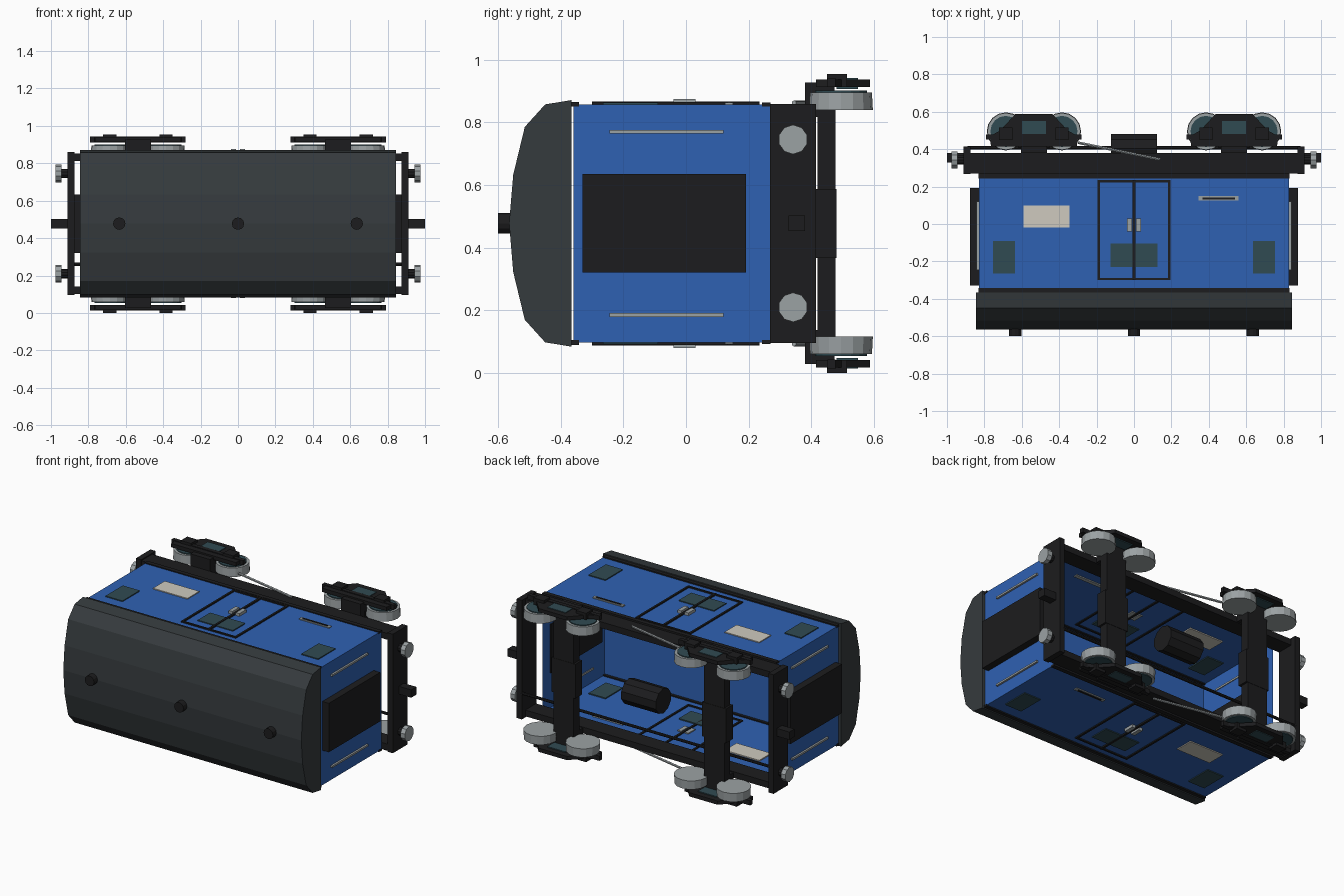
import bpy, bmesh, math
from mathutils import Vector, Matrix

if "Cube" in bpy.data.objects:
    bpy.data.objects.remove(bpy.data.objects["Cube"])

ZC = 0.4775  # mid plane: the wagon lies on its side, roof towards -y, wheels towards +y


def material(name, rgb):
    m = bpy.data.materials.new(name)
    m.diffuse_color = (*rgb, 1)
    m.use_nodes = True
    m.node_tree.nodes["Principled BSDF"].inputs["Base Color"].default_value = m.diffuse_color
    return m


BLUE = material("blue_paint", (0.028, 0.12, 0.45))
BLACK = material("black_iron", (0.012, 0.012, 0.013))
ROOF = material("roof_grey", (0.036, 0.043, 0.047))
STEEL = material("steel", (0.33, 0.36, 0.37))
GLASS = material("dark_glass", (0.03, 0.07, 0.085))
CREAM = material("cream_panel", (0.62, 0.59, 0.52))


def finish(name, bm, mat):
    bmesh.ops.recalc_face_normals(bm, faces=bm.faces)
    me = bpy.data.meshes.new(name)
    bm.to_mesh(me)
    bm.free()
    me.materials.append(mat)
    ob = bpy.data.objects.new(name, me)
    bpy.context.collection.objects.link(ob)
    return ob


def box(name, x, y, z, mat):
    """Box from three (low, high) ranges."""
    bm = bmesh.new()
    size = [r[1] - r[0] for r in (x, y, z)]
    mid = [(r[1] + r[0]) / 2 for r in (x, y, z)]
    bmesh.ops.create_cube(bm, size=1, matrix=Matrix.Translation(mid) @ Matrix.Diagonal((*size, 1)))
    return finish(name, bm, mat)


def rod(name, a, b, r, mat, sides=10, r2=None):
    """Cylinder between two points."""
    a, b = Vector(a), Vector(b)
    bm = bmesh.new()
    rot = (b - a).to_track_quat('Z', 'Y').to_matrix().to_4x4()
    bmesh.ops.create_cone(bm, cap_ends=True, segments=sides, radius1=r, radius2=r if r2 is None else r2,
                          depth=(b - a).length, matrix=Matrix.Translation((a + b) / 2) @ rot)
    return finish(name, bm, mat)


def prism(name, pts, vec, mat):
    """Extrude a closed outline of 3D points along a vector."""
    bm = bmesh.new()
    f = bm.faces.new([bm.verts.new(p) for p in pts])
    ext = bmesh.ops.extrude_face_region(bm, geom=[f], use_keep_orig=True)
    bmesh.ops.translate(bm, vec=vec, verts=[v for v in ext["geom"] if isinstance(v, bmesh.types.BMVert)])
    return finish(name, bm, mat)


def zr(side, lo, hi):
    """Range of distances from the mid plane on one side."""
    return tuple(sorted((ZC + side * lo, ZC + side * hi)))


# body shell, open underneath
body = box("body_shell", (-0.83, 0.83), (-0.36, 0.27), (ZC - 0.38, ZC + 0.38), BLUE)
bm = bmesh.new()
bm.from_mesh(body.data)
bmesh.ops.delete(bm, geom=[f for f in bm.faces if f.calc_center_median().y > 0.26], context='FACES')
bm.to_mesh(body.data)
bm.free()

# faceted curved roof and its vents
half = [(-0.365, 0.394), (-0.45, 0.38), (-0.515, 0.308), (-0.552, 0.155)]
outline = half + [(-0.565, 0)] + [(y, -w) for y, w in reversed(half)]
prism("roof", [(-0.845, y, ZC + w) for y, w in outline], (1.69, 0, 0), ROOF)
for i, x in enumerate((-0.635, 0, 0.635)):
    rod(f"roof_vent_{i}", (x, -0.55, ZC), (x, -0.6, ZC), 0.033, BLACK, 12)

# both long sides
for s, tag in ((1, "left"), (-1, "right")):
    def panel(name, x, y, mat, out=0.386):
        return box(f"{name}_{tag}", x, y, zr(s, 0.373, out), mat)

    panel("upper_trim", (-0.832, 0.832), (-0.365, -0.342), BLACK, 0.388)
    panel("lower_trim", (-0.832, 0.832), (0.242, 0.27), BLACK)
    for e in (-1, 1):
        xs = tuple(sorted((e * 0.635, e * 0.755)))
        panel("end_window", xs, (-0.265, -0.09), GLASS)
        panel("door_post", tuple(sorted((e * 0.182, e * 0.195))), (-0.30, 0.235), BLACK, 0.388)
        panel("door_handle", tuple(sorted((e * 0.012, e * 0.038))), (-0.04, 0.03), STEEL, 0.398)
    panel("door_centre", (-0.007, 0.007), (-0.30, 0.235), BLACK, 0.390)
    panel("door_top_rail", (-0.195, 0.195), (-0.30, -0.288), BLACK, 0.388)
    panel("door_bottom_rail", (-0.195, 0.195), (0.223, 0.235), BLACK, 0.388)
    panel("door_window", (-0.125, 0.125), (-0.23, -0.105), GLASS)
    panel("notice_panel", (-0.59, -0.345), (-0.02, 0.10), CREAM)
    panel("slot_plate", (0.345, 0.56), (0.125, 0.15), STEEL)
    panel("slot", (0.365, 0.54), (0.132, 0.143), BLACK, 0.389)
    # underframe side beam and brake lever
    box(f"side_beam_{tag}", (-0.89, 0.89), (0.27, 0.38), zr(s, 0.335, 0.375), BLACK)
    rod(f"brake_lever_{tag}", (-0.30, 0.435, ZC + s * 0.385), (0.14, 0.345, ZC + s * 0.385), 0.008, STEEL, 6)

# underframe pipe and tank
rod("brake_pipe", (-0.89, 0.407, 0.26), (0.89, 0.407, 0.26), 0.009, BLACK, 8)
rod("brake_tank", (-0.123, 0.405, ZC), (0.123, 0.405, ZC), 0.08, BLACK, 10)

# both ends
for e, tag in ((-1, "back"), (1, "front")):
    def xr(a, b):
        return tuple(sorted((e * a, e * b)))

    box(f"end_beam_{tag}", xr(0.875, 0.912), (0.268, 0.415), (ZC - 0.382, ZC + 0.382), BLACK)
    box(f"gangway_{tag}", xr(0.825, 0.876), (-0.33, 0.192), (ZC - 0.157, ZC + 0.157), BLACK)
    box(f"coupler_{tag}", xr(0.91, 1.0), (0.328, 0.38), (ZC - 0.025, ZC + 0.025), BLACK)
    for s in (-1, 1):
        z = ZC + s * 0.268
        rod(f"buffer_shank_{tag}", (e * 0.91, 0.342, z), (e * 0.955, 0.342, z), 0.025, BLACK, 10)
        rod(f"buffer_head_{tag}", (e * 0.945, 0.342, z), (e * 0.976, 0.342, z), 0.047, STEEL, 10)
        zz = ZC + s * 0.293
        box(f"end_handrail_{tag}", xr(0.825, 0.842), (-0.245, 0.12), (zz - 0.006, zz + 0.006), STEEL)

# two bogies
frame = [(-0.23, 0.415), (-0.235, 0.47), (-0.18, 0.50), (-0.10, 0.587)]
frame = frame + [(-x, y) for x, y in reversed(frame)]
for c, tag in ((-0.535, "back"), (0.535, "front")):
    def bx(w):
        return (c - w, c + w)

    box(f"bolster_{tag}", bx(0.072), (0.42, 0.478), (ZC - 0.39, ZC + 0.39), BLACK)
    box(f"bolster_pivot_{tag}", bx(0.085), (0.41, 0.48), (ZC - 0.11, ZC + 0.11), BLACK)
    for s in (-1, 1):
        box(f"bolster_arm_{tag}", bx(0.07), (0.38, 0.475), zr(s, 0.34, 0.45), BLACK)
        prism(f"bogie_frame_{tag}", [(c + x, y, ZC + s * 0.436) for x, y in frame], (0, 0, s * 0.024), BLACK)
        box(f"bogie_bar_{tag}", bx(0.255), (0.452, 0.478), zr(s, 0.435, 0.465), BLACK)
        box(f"spring_panel_{tag}", bx(0.065), (0.48, 0.55), zr(s, 0.43, 0.464), GLASS)
        for d in (-0.15, 0.15):
            x = c + d
            box(f"axle_box_{tag}", (x - 0.036, x + 0.036), (0.45, 0.515), zr(s, 0.436, 0.4775), BLACK)
            rod(f"wheel_{tag}", (x, 0.495, ZC + s * 0.362), (x, 0.495, ZC + s * 0.418), 0.102, STEEL, 16, 0.099)
            rod(f"wheel_disc_{tag}", (x, 0.495, ZC + s * 0.41), (x, 0.495, ZC + s * 0.424), 0.083, GLASS, 16)
